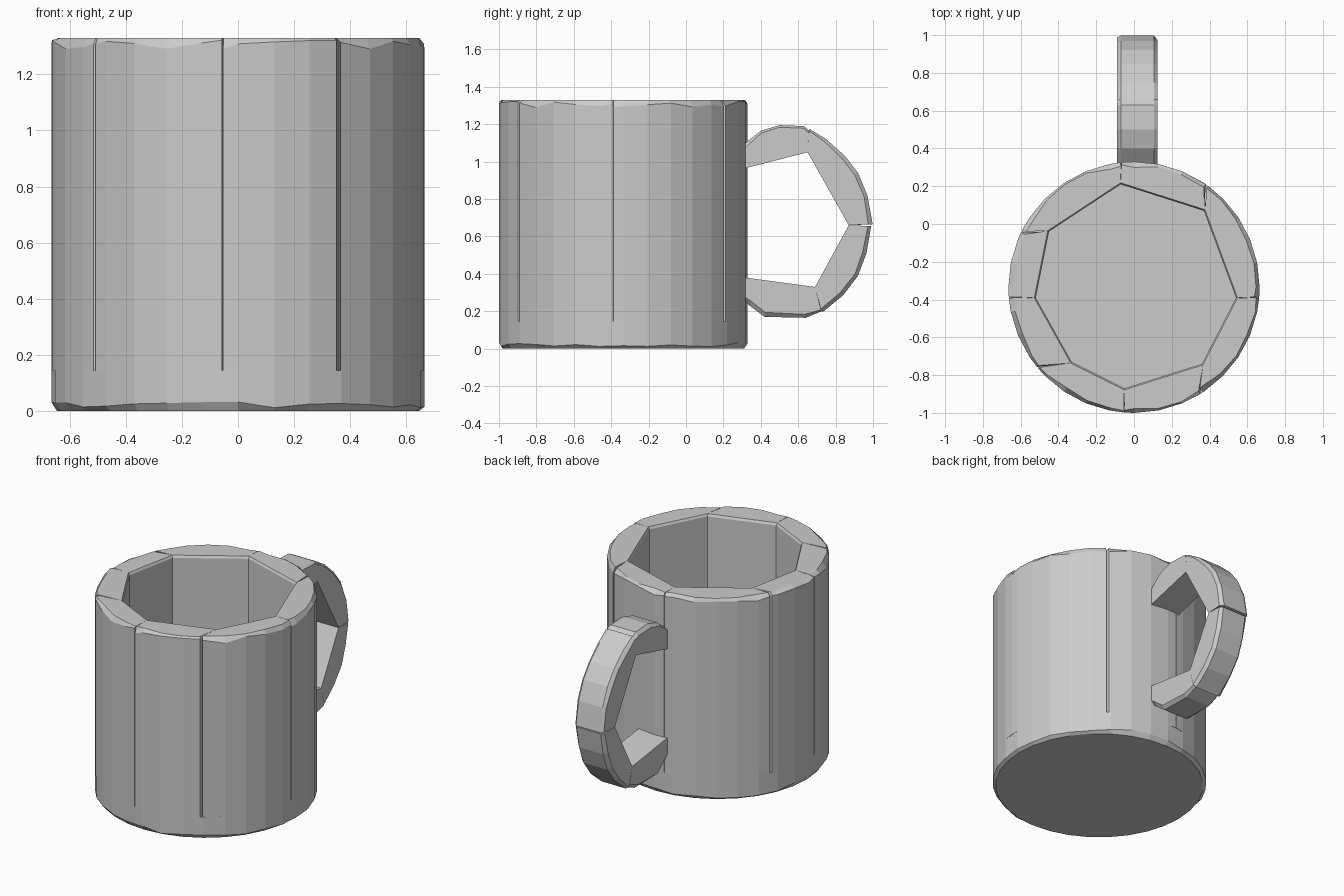
import bpy
import bmesh
import math
import random
from mathutils import Vector

random.seed(4)
cube = bpy.data.objects.get("Cube")
if cube:
    bpy.data.objects.remove(cube)

grey = bpy.data.materials.new("stone_grey")
grey.use_nodes = True
colour = (0.6, 0.6, 0.6, 1)
grey.diffuse_color = colour
grey.node_tree.nodes["Principled BSDF"].inputs["Base Color"].default_value = colour

CENTRE = Vector((0, -0.335, 0))
RADIUS = 0.665
HEIGHT = 1.33
FLOOR = 0.145
SIDES = 32


def loft(name, rings):
    """Join equal rings of points into a closed faceted solid."""
    bm = bmesh.new()
    loops = [[bm.verts.new(p) for p in ring] for ring in rings]
    n = len(loops[0])
    for low, high in zip(loops, loops[1:]):
        for i in range(n):
            j = (i + 1) % n
            bm.faces.new((low[i], low[j], high[j], high[i]))
    bm.faces.new(loops[0][::-1])
    bm.faces.new(loops[-1])
    bmesh.ops.recalc_face_normals(bm, faces=bm.faces)
    mesh = bpy.data.meshes.new(name)
    bm.to_mesh(mesh)
    bm.free()
    mesh.materials.append(grey)
    obj = bpy.data.objects.new(name, mesh)
    bpy.context.collection.objects.link(obj)
    return obj


def polar(angle, radius, z):
    return CENTRE + Vector((radius * math.cos(angle), radius * math.sin(angle), z))


# Base slab with a worn lower edge
angles = [math.tau * i / SIDES for i in range(SIDES)]
loft("base", [
    [polar(a, RADIUS - 0.02, 0) for a in angles],
    [polar(a, RADIUS, random.uniform(0.01, 0.035)) for a in angles],
    [polar(a, RADIUS, FLOOR) for a in angles],
])

# Wall: one chunky stave per side of the uneven eight-sided hollow
inner = [(0.54, -0.39), (0.37, 0.07), (-0.07, 0.21), (-0.45, -0.04),
         (-0.52, -0.39), (-0.33, -0.73), (-0.05, -0.87), (0.36, -0.74)]
seams = [(0.66, -0.39), (0.39, 0.21), (-0.07, 0.33), (-0.59, -0.04),
         (-0.66, -0.39), (-0.51, -0.76), (-0.055, -1), (0.355, -0.89)]
gaps = [0.002, 0.012, 0.003, 0.012, 0.003, 0.008, 0.003, 0.012]
seam_angles = [math.atan2(y - CENTRE.y, x) for x, y in seams]

for i in range(len(inner)):
    j = (i + 1) % len(inner)
    start = seam_angles[i] + gaps[i]
    end = seam_angles[j] - gaps[j]
    if end < start:
        end += math.tau
    step = math.tau / SIDES
    first = math.floor(start / step) + 1
    arc = [start]
    arc += [k * step for k in range(first, math.ceil(end / step))
            if start + 0.03 < k * step < end - 0.03]
    arc.append(end)
    lip = [Vector((*inner[k], 0)) for k in (j, i)]
    up = Vector((0, 0, 1))
    bottom = [polar(a, RADIUS, FLOOR) for a in arc] + [p + up * FLOOR for p in lip]
    shoulder = [polar(a, RADIUS, HEIGHT - random.uniform(0.008, 0.04)) for a in arc]
    shoulder += [p + up * (HEIGHT - 0.015) for p in lip]
    top = [polar(a, RADIUS - random.uniform(0.008, 0.03), HEIGHT) for a in arc]
    top += [CENTRE + (p - CENTRE) * 1.015 + up * HEIGHT for p in lip]
    loft(f"wall_stave_{i + 1}", [bottom, shoulder, top])

# Handle: four blocks, each an inner chord (first two points) and an outer curve
blocks = {
    "handle_top": [(0.28, 0.955), (0.65, 1.05), (0.66, 1.165), (0.63, 1.19),
                   (0.5, 1.195), (0.4, 1.165), (0.28, 1.07)],
    "handle_upper_side": [(0.65, 1.05), (0.87, 0.66), (0.998, 0.665), (0.97, 0.82),
                          (0.92, 0.94), (0.85, 1.03), (0.75, 1.12), (0.66, 1.175)],
    "handle_lower_side": [(0.87, 0.66), (0.69, 0.33), (0.73, 0.195), (0.84, 0.285),
                          (0.92, 0.39), (0.965, 0.51), (0.99, 0.655)],
    "handle_bottom": [(0.69, 0.33), (0.28, 0.385), (0.28, 0.29), (0.34, 0.23),
                      (0.42, 0.17), (0.64, 0.165), (0.725, 0.2)],
}
HUB = Vector((0.5, 0.67))


def handle_ring(x, outline, inset):
    ring = []
    for k, p in enumerate(outline):
        p = Vector(p)
        if inset and k > 1:
            p += (HUB - p).normalized() * random.uniform(0.008, 0.025)
        ring.append(Vector((x, p.x, p.y)))
    return ring


for name, outline in blocks.items():
    loft(name, [
        handle_ring(-0.09, outline, True),
        handle_ring(-0.07, outline, False),
        handle_ring(0.105, outline, False),
        handle_ring(0.125, outline, True),
    ])
